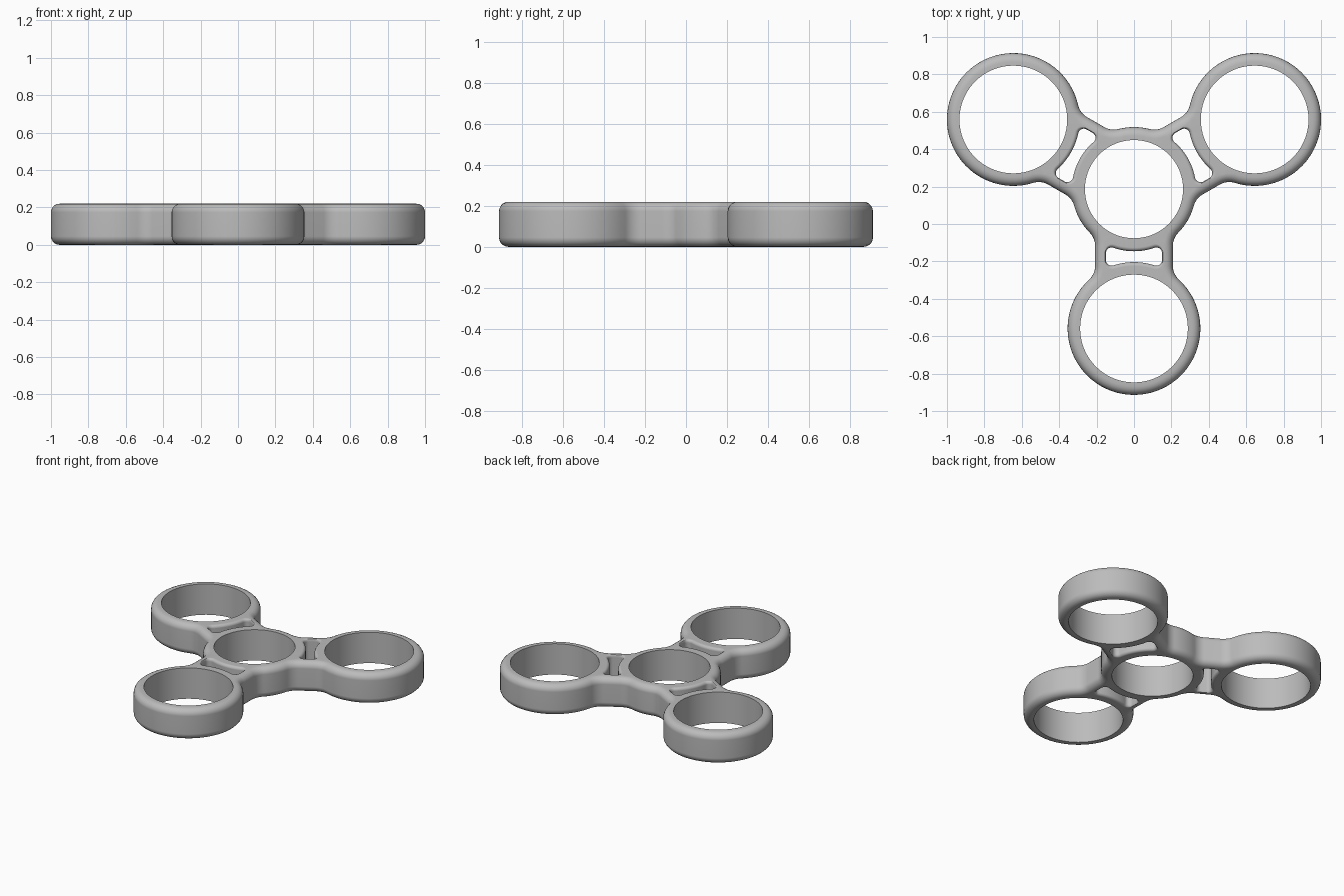
import bpy, bmesh
from math import sin, cos, atan2, sqrt, pi, radians
from mathutils import Vector, Matrix

cube = bpy.data.objects.get("Cube")
if cube:
    bpy.data.objects.remove(cube)

HEIGHT = 0.22
ARM = 0.745          # hub centre to lobe centre
HUB_Y = ARM / 4
LOBE_R, HUB_R, ARM_HALF = 0.355, 0.332, 0.208
LOBE_HOLE, HUB_HOLE = 0.288, 0.2625
LOBE = Vector((0, -ARM))
HUB = Vector((0, 0))
STEPS = 5            # segments in each rounded edge


def arc(centre, r, a0, a1, n):
    """Points on an arc, leaving out the end point."""
    return [centre + Vector((cos(a), sin(a))) * r
            for a in (a0 + (a1 - a0) * i / n for i in range(n))]


def mirrored(points):
    return [Vector((-p.x, p.y)) for p in reversed(points)]


def turned(points, k):
    rot = Matrix.Rotation(radians(120) * k, 2)
    return [rot @ p for p in points]


def outline(d):
    """Body outline, moved inwards by d."""
    lobe_r, hub_r, f = LOBE_R - d, HUB_R - d, 0.1 + d
    x = ARM_HALF - d + f
    b = sqrt((lobe_r + f) ** 2 - x * x)
    h = sqrt((hub_r + f) ** 2 - x * x)
    near_lobe, near_hub = Vector((x, b - ARM)), Vector((x, -h))
    half = arc(LOBE, lobe_r, -pi / 2, atan2(b, x), 28)
    half += arc(near_lobe, f, atan2(-b, -x) + 2 * pi, pi, 8)
    half += [near_lobe - Vector((f, 0))]
    half += arc(near_hub, f, pi, atan2(h, -x), 8)
    half += arc(HUB, hub_r, atan2(-h, x), -pi / 6, 5)
    half += [Vector((cos(pi / 6), -sin(pi / 6))) * hub_r]
    arm = mirrored(half)[:-1] + half[:-1]
    return [p for k in range(3) for p in turned(arm, k)]


def slot(d):
    """Slot outline in one arm, moved outwards by d (less at the thin sides)."""
    lobe_r, hub_r, c = LOBE_R - d, HUB_R - d, 0.03 + d / 2
    x = 0.15 + d / 4 - c
    b = sqrt((lobe_r + c) ** 2 - x * x)
    h = sqrt((hub_r + c) ** 2 - x * x)
    low, high = Vector((x, b - ARM)), Vector((x, -h))
    half = arc(LOBE, lobe_r, pi / 2, atan2(b, x), 8)
    half += arc(low, c, atan2(-b, -x), 0, 7)
    half += [low + Vector((c, 0))]
    half += arc(high, c, 0, atan2(h, -x), 7)
    half += arc(HUB, hub_r, atan2(-h, x), -pi / 2, 8)
    half += [Vector((0, -hub_r))]
    return half + mirrored(half)[1:-1]


def rounded_profile(r):
    """Offset and height pairs for a wall with both edges rounded."""
    angles = [pi / 2 * i / STEPS for i in range(STEPS + 1)]
    bottom = [(r * (1 - sin(a)), r * (1 - cos(a))) for a in angles]
    return bottom + [(d, HEIGHT - z) for d, z in reversed(bottom)]


bm = bmesh.new()
cap_edges = ([], [])


def add_wall(levels):
    """Stack closed loops (points, z), bridge them and keep the end edges."""
    rings = [[bm.verts.new((p.x, p.y + HUB_Y, z)) for p in pts]
             for pts, z in levels]
    n = len(rings[0])
    for lower, upper in zip(rings, rings[1:]):
        for i in range(n):
            j = (i + 1) % n
            bm.faces.new((lower[i], lower[j], upper[j], upper[i]))
    for store, ring in zip(cap_edges, (rings[0], rings[-1])):
        store.extend(bm.edges.get((ring[i], ring[(i + 1) % n])) for i in range(n))


# Outer wall with rounded rims
add_wall([(outline(d), z) for d, z in rounded_profile(0.046)])

# Central bearing hole, then a lobe hole and slot for each arm
hub_hole = arc(HUB, HUB_HOLE, 0, 2 * pi, 72)
add_wall([(hub_hole, 0), (hub_hole, HEIGHT)])
for k in range(3):
    hole = turned(arc(LOBE, LOBE_HOLE, 0, 2 * pi, 72), k)
    add_wall([(hole, 0), (hole, HEIGHT)])
    add_wall([(turned(slot(d), k), z) for d, z in rounded_profile(0.02)])

# Flat bottom and top faces around all openings
for edges in cap_edges:
    bmesh.ops.triangle_fill(bm, use_beauty=True, use_dissolve=False, edges=edges)
bmesh.ops.recalc_face_normals(bm, faces=bm.faces)

mesh = bpy.data.meshes.new("spinner_body")
bm.to_mesh(mesh)
bm.free()
body = bpy.data.objects.new("spinner_body", mesh)
bpy.context.collection.objects.link(body)

# Plain grey material
grey = bpy.data.materials.new("grey")
grey.use_nodes = True
colour = (0.5, 0.5, 0.5, 1)
grey.diffuse_color = colour
grey.node_tree.nodes["Principled BSDF"].inputs["Base Color"].default_value = colour
mesh.materials.append(grey)

# Smooth walls with sharp hole edges
bpy.ops.object.select_all(action='DESELECT')
body.select_set(True)
bpy.context.view_layer.objects.active = body
bpy.ops.object.shade_smooth_by_angle(angle=radians(35))
weighted = body.modifiers.new("even_shading", 'WEIGHTED_NORMAL')
weighted.keep_sharp = True
